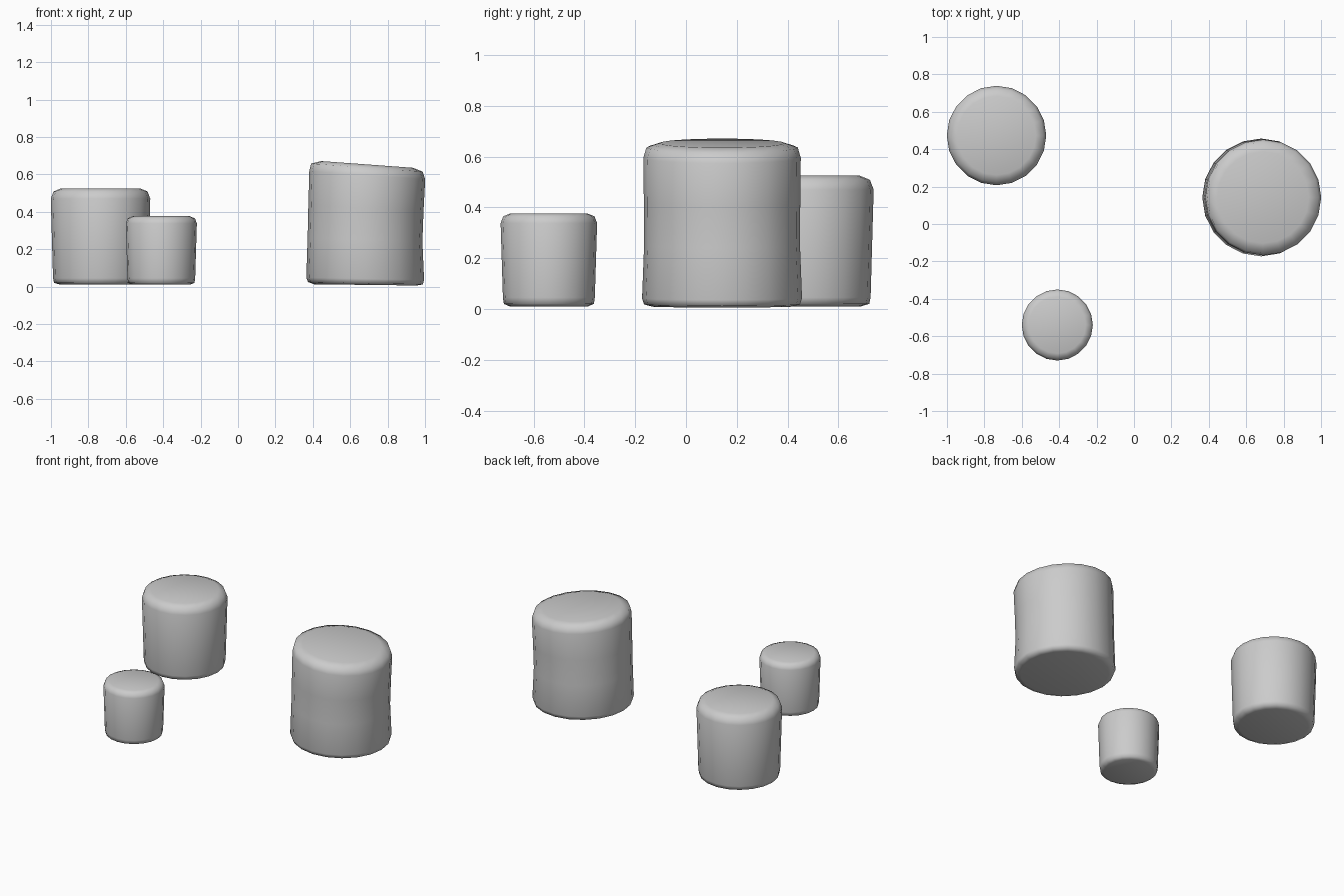
import bpy, bmesh, math

if "Cube" in bpy.data.objects:
    bpy.data.objects.remove(bpy.data.objects["Cube"])

SIDES = 20

def loft(name, cy, rings):
    """Stack rings of (centre x, z, radius, slope along x) and cap both ends."""
    bm = bmesh.new()
    loops = []
    for cx, z, r, slope in rings:
        loop = []
        for i in range(SIDES):
            a = 2 * math.pi * i / SIDES
            dx, dy = r * math.cos(a), r * math.sin(a)
            loop.append(bm.verts.new((cx + dx, cy + dy, z + slope * dx)))
        loops.append(loop)
    for lo, hi in zip(loops, loops[1:]):
        for i in range(SIDES):
            j = (i + 1) % SIDES
            bm.faces.new((lo[i], lo[j], hi[j], hi[i]))
    bm.faces.new(loops[0][::-1])
    bm.faces.new(loops[-1])
    for f in bm.faces:
        f.smooth = True
    me = bpy.data.meshes.new(name)
    bm.to_mesh(me)
    bm.free()
    ob = bpy.data.objects.new(name, me)
    bpy.context.collection.objects.link(ob)
    return ob

def straight_stump(name, cx, cy, r_low, r_top, h, b):
    """Slightly flared stump with a rounded top rim and a small bottom rim."""
    loft(name, cy, [
        (cx, 0.01, r_low - 0.7 * b, 0),
        (cx, 0.02, r_low - 0.1 * b, 0),
        (cx, 0.045, r_low, 0),
        (cx, h - b, r_top, 0),
        (cx, h - 0.3 * b, r_top - 0.27 * b, 0),
        (cx, h, r_top - b, 0)])

# Medium and small stumps
straight_stump("medium_stump", -0.735, 0.473, 0.254, 0.266, 0.525, 0.055)
straight_stump("small_stump", -0.41, -0.54, 0.181, 0.19, 0.376, 0.038)

# Large stump, waisted and leaning, with a slanted top
loft("large_stump", 0.142, [
    (0.682, 0.009, 0.275, -0.012),
    (0.681, 0.018, 0.307, -0.02),
    (0.680, 0.042, 0.315, -0.02),
    (0.679, 0.25, 0.307, -0.03),
    (0.684, 0.42, 0.308, -0.05),
    (0.691, 0.595, 0.310, -0.07),
    (0.689, 0.636, 0.298, -0.072),
    (0.690, 0.653, 0.245, -0.073)])
